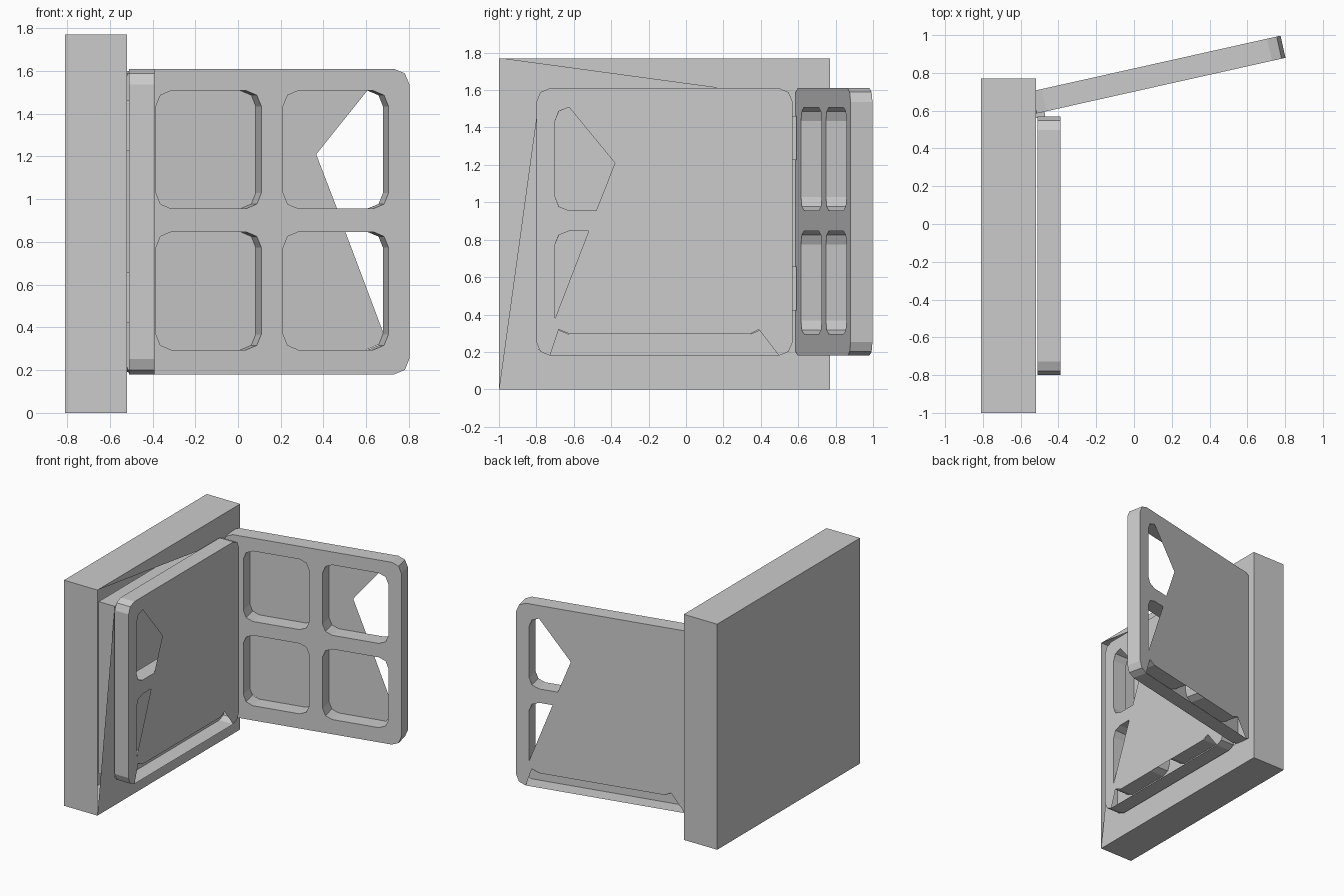
import bpy, bmesh, math
from mathutils import Vector

if "Cube" in bpy.data.objects:
    bpy.data.objects.remove(bpy.data.objects["Cube"])


def fill(bm, loops, normal):
    """Flat face from an outer loop plus optional hole loops."""
    edges = []
    for loop in loops:
        vs = [bm.verts.new(p) for p in loop]
        edges += [bm.edges.new((vs[i - 1], vs[i])) for i in range(len(vs))]
    res = bmesh.ops.triangle_fill(bm, use_beauty=True, use_dissolve=False,
                                  edges=edges, normal=Vector(normal))
    for f in res["geom"]:
        if isinstance(f, bmesh.types.BMFace):
            f.normal_update()
            if f.normal.dot(Vector(normal)) < 0:
                f.normal_flip()


def walls(bm, a, b, center, outward):
    """Band of quads between two matching loops."""
    for i in range(len(a)):
        f = bm.faces.new([bm.verts.new(p) for p in (a[i - 1], a[i], b[i], b[i - 1])])
        f.normal_update()
        away = f.normal.dot(f.calc_center_median() - Vector(center)) > 0
        if away != outward:
            f.normal_flip()


def finish(bm, name):
    bmesh.ops.remove_doubles(bm, verts=bm.verts, dist=0.0005)
    me = bpy.data.meshes.new(name)
    bm.to_mesh(me)
    bm.free()
    return me


def add(name, me, loc=(0, 0, 0), rot=0):
    ob = bpy.data.objects.new(name, me)
    ob.location = loc
    ob.rotation_euler.z = rot
    bpy.context.collection.objects.link(ob)
    return ob


def rounded(x0, x1, z0, z1, r=0.073):
    """Rectangle with two-segment rounded corners, from bottom left."""
    pts = []
    for cx, cz, start in ((x0 + r, z0 + r, 180), (x1 - r, z0 + r, 270),
                          (x1 - r, z1 - r, 0), (x0 + r, z1 - r, 90)):
        for k in range(3):
            t = math.radians(start + 45 * k)
            pts.append((cx + r * math.cos(t), cz + r * math.sin(t)))
    return pts


# Wall block: shell with a shallow window recess and a partly open front skin
XB, XR, XF = -0.81, -0.66, -0.52
outer = [(-1, 0), (0.77, 0), (0.77, 1.77), (-1, 1.77)]
BL, BR, TR, TL = recess = [(-0.785, 0.21), (0.55, 0.21), (0.55, 1.56), (-0.785, 1.56)]
at_x = lambda pts, x: [(x, y, z) for y, z in pts]
bm = bmesh.new()
fill(bm, [at_x(outer, XB)], (-1, 0, 0))
walls(bm, at_x(outer, XB), at_x(outer, XF), (-0.66, -0.115, 0.885), True)
fill(bm, [at_x(outer + [TR, BR, BL, TL], XF)], (1, 0, 0))
walls(bm, at_x(recess, XF), at_x(recess, XR), (-0.6, -0.115, 0.885), False)
fill(bm, [at_x(recess, XR)], (1, 0, 0))
add("wall_block", finish(bm, "wall_block"))

# Shutter: four-pane frame, backed by a panel with gaps
W, T = 1.37, 0.12
frame = rounded(0, W, 0.18, 1.61)
panes = [rounded(x, x + 0.505, z, z + 0.552)
         for x in (0.155, 0.765) for z in (0.295, 0.956)]
at_y = lambda pts, y: [(x, y, z) for x, z in pts]
panel = frame[:3] + [(0.18, 0.32), (0.23, 0.295), (1.19, 0.295), (1.25, 0.32)] + frame[3:]
gaps = [
    [(1.27, 1.435), (1.25, 1.487), (1.195, 1.508), (0.95, 1.21),
     (1.05, 0.956), (1.195, 0.956), (1.25, 0.978), (1.27, 1.03)],
    [(1.27, 0.38), (1.27, 0.775), (1.25, 0.825), (1.195, 0.847), (1.09, 0.847)],
]
bm = bmesh.new()
fill(bm, [at_y(l, 0) for l in [frame] + panes], (0, -1, 0))
fill(bm, [at_y(l, T) for l in [panel] + gaps], (0, 1, 0))
walls(bm, at_y(frame, 0), at_y(frame, T), (W / 2, T / 2, 0.895), True)
for p in panes:
    mid = (sum(q[0] for q in p) / 12, T / 2, sum(q[1] for q in p) / 12)
    walls(bm, at_y(p, 0), at_y(p, T), mid, False)
shutter = finish(bm, "shutter")
add("closed_shutter", shutter, (-0.51, 0.57, 0), -math.pi / 2)
add("open_shutter", shutter, (-0.535, 0.581, 0), math.radians(12.6))

# Hinges
for name, z in (("lower_hinge", 0.54), ("upper_hinge", 1.345)):
    bpy.ops.mesh.primitive_cube_add(size=1, location=(-0.495, 0.575, z))
    hinge = bpy.context.object
    hinge.name = name
    hinge.scale = (0.05, 0.03, 0.235)
